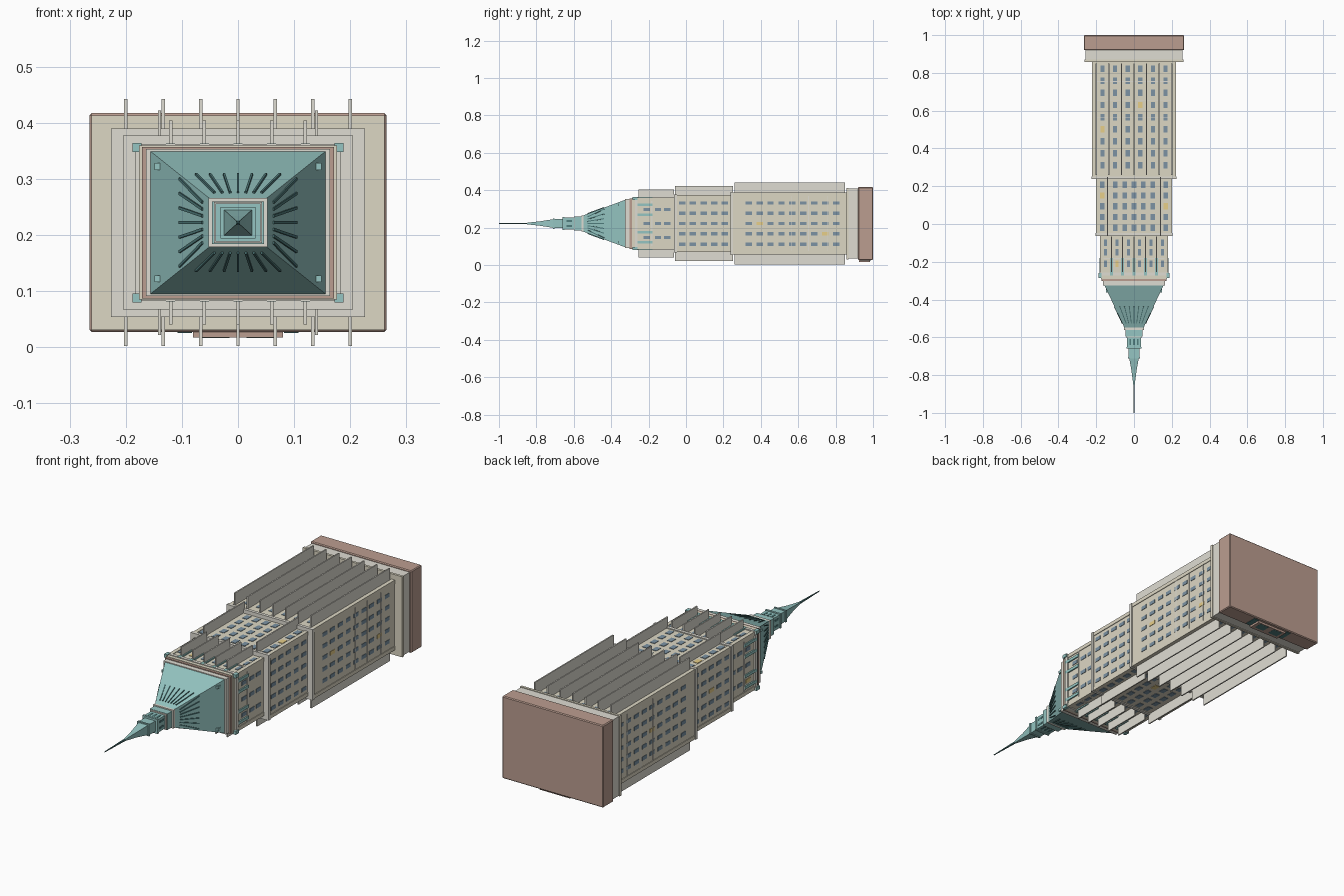
import bpy, bmesh
from mathutils import Vector, Matrix

if "Cube" in bpy.data.objects:
    bpy.data.objects.remove(bpy.data.objects["Cube"])

CZ = 0.222  # height of the tower's long axis (it lies along y, spire to -y)

def mat(name, c):
    m = bpy.data.materials.new(name)
    m.diffuse_color = (*c, 1)
    m.use_nodes = True
    m.node_tree.nodes["Principled BSDF"].inputs["Base Color"].default_value = m.diffuse_color
    return m

CREAM = mat("cream", (0.72, 0.68, 0.55))
PALE = mat("pale_stone", (0.74, 0.72, 0.65))
BROWN = mat("brown_stone", (0.50, 0.34, 0.28))
TEAL = mat("copper_green", (0.30, 0.56, 0.54))
DARK = mat("dark_green", (0.08, 0.20, 0.20))
GLASS = mat("glass", (0.20, 0.29, 0.37))
LIT = mat("lit_glass", (0.80, 0.62, 0.25))

def finish(name, bm, m, bevel=0):
    bmesh.ops.recalc_face_normals(bm, faces=bm.faces)
    me = bpy.data.meshes.new(name)
    bm.to_mesh(me)
    bm.free()
    me.materials.append(m)
    ob = bpy.data.objects.new(name, me)
    bpy.context.collection.objects.link(ob)
    if bevel:
        b = ob.modifiers.new("bevel", 'BEVEL')
        b.width, b.segments = bevel, 1
    return ob

def boxes(name, items, m, bevel=0):
    """items: (x centre, y0, y1, z offset from axis, x half, z half)"""
    bm = bmesh.new()
    for x, y0, y1, z, hx, hz in items:
        M = Matrix.Translation((x, (y0 + y1) / 2, CZ + z)) @ Matrix.Diagonal((2 * hx, abs(y1 - y0), 2 * hz, 1))
        bmesh.ops.create_cube(bm, size=1, matrix=M)
    return finish(name, bm, m, bevel)

def block(name, y0, y1, hx, hz, m, bevel=0):
    return boxes(name, [(0, y0, y1, 0, hx, hz)], m, bevel)

def loft(name, rings, m):
    """rectangular sections (y, x half, z half) joined along y"""
    bm = bmesh.new()
    rs = [[bm.verts.new((sx * hx, y, CZ + sz * hz)) for sx, sz in ((-1, -1), (1, -1), (1, 1), (-1, 1))]
          for y, hx, hz in rings]
    for a, b in zip(rs, rs[1:]):
        for i in range(4):
            j = (i + 1) % 4
            bm.faces.new((a[i], a[j], b[j], b[i]))
    bm.faces.new(rs[0])
    bm.faces.new(rs[-1])
    return finish(name, bm, m)

S = (-1, 1)
def corners(y0, y1, x, z, hx, hz):
    return [(sx * x, y0, y1, sz * z, hx, hz) for sx in S for sz in S]

# Base and plinth
block("base", 0.92, 1.0, 0.265, 0.195, BROWN, 0.004)
block("plinth", 0.866, 0.92, 0.257, 0.188, PALE)
block("plinth_trim", 0.858, 0.87, 0.261, 0.191, CREAM)
# Entrance on the lower side
boxes("entrance", [(0, 0.925, 0.985, -0.197, 0.08, 0.008)], BROWN)
boxes("doors", [(s * 0.095, 0.93, 0.99, -0.194, 0.013, 0.003) for s in S] +
      [(s * 0.04, 0.94, 0.98, -0.204, 0.025, 0.0015) for s in S], DARK)

# Three stepped tiers with cornices and corner strips
for n, y0, y1, hx, hz in (("lower", 0.24, 0.86, 0.220, 0.163),
                          ("middle", -0.06, 0.25, 0.199, 0.150),
                          ("upper", -0.27, -0.05, 0.177, 0.135)):
    block(n + "_tier", y0, y1, hx, hz, CREAM)
    block(n + "_cornice", y0 - 0.003, y0 + 0.012, hx + 0.006, hz + 0.005, PALE)
    boxes(n + "_corner_strips", corners(y0, y1, hx - 0.006, hz - 0.006, 0.009, 0.009), CREAM)
boxes("floor_bands", [(0, y, y + 0.004, 0, 0.2225, 0.1655) for y in (0.563, 0.653, 0.753)], PALE)
boxes("upper_band", [(0, -0.186, -0.180, 0, 0.18, 0.138)], PALE)

# Projecting fins on the two broad faces
def fins(name, xs, y0, y1, zin, zout, hx):
    boxes(name, [(x, y0, y1, s * (zin + zout) / 2, hx, (zout - zin) / 2) for x in xs for s in S], PALE)

fins("lower_fins", [i * 0.0667 for i in range(-3, 4)], 0.26, 0.85, 0.155, 0.22, 0.003)
fins("middle_fins", [-0.14, 0.14], -0.06, 0.25, 0.145, 0.2, 0.003)
fins("upper_fins", [i * 0.06 for i in range(-2, 3)], -0.255, -0.065, 0.13, 0.182, 0.003)

# Windows: broad faces (x, y grid) and narrow faces (y, z grid)
def windows(name, hx, hz, xs, ys, ys2, zs, w=0.011, h=0.017):
    P = [(x, y - h, y + h, s * hz, w, 0.002) for x in xs for y in ys for s in S]
    P += [(s * hx, y - h, y + h, z, 0.002, 0.009) for y in ys2 for z in zs for s in S]
    lit = P[7::29]
    boxes(name, [p for p in P if p not in lit], GLASS)
    boxes(name + "_lit", lit, LIT)

Z5 = [i * 0.055 for i in range(-2, 3)]
windows("lower_windows", 0.220, 0.163, [(i - 2.5) * 0.0667 for i in range(6)],
        [0.31 + 0.064 * i for i in range(9)], [0.335 + 0.0585 * i for i in range(9)], Z5)
windows("middle_windows", 0.199, 0.150, [-0.167, -0.1, -0.05, 0, 0.05, 0.1, 0.167],
        [-0.02 + 0.057 * i for i in range(5)], [-0.02 + 0.057 * i for i in range(5)], Z5, 0.012)
windows("upper_windows", 0.177, 0.135, [(i - 2.5) * 0.06 for i in range(6)],
        [-0.21, -0.15, -0.1], [-0.21, -0.15, -0.1], [-0.075, 0, 0.075], 0.008)

# Copper-green strips and corner blocks around the upper tier
boxes("green_strips", [(s * 0.178, -0.272, -0.18, z, 0.005, 0.007) for s in S for z in (-0.1, -0.047, 0.047, 0.1)] +
      [(i * 0.06, -0.272, -0.18, s * 0.136, 0.008, 0.005) for s in S for i in range(-2, 3)], TEAL)
boxes("green_corner_blocks", corners(-0.285, -0.26, 0.18, 0.134, 0.008, 0.008), TEAL)

# Eaves rings below the roof
block("eaves_lower", -0.29, -0.268, 0.176, 0.137, CREAM)
block("eaves_middle", -0.302, -0.288, 0.171, 0.135, BROWN)
block("eaves_upper", -0.325, -0.3, 0.164, 0.131, PALE)

# Hipped roof
Y0, Y1, HX0, HX1, HZ0, HZ1 = -0.325, -0.555, 0.156, 0.048, 0.127, 0.041
loft("roof", [(Y0, HX0, HZ0), (Y1, HX1, HZ1)], TEAL)

# Radiating roof ribs
def rib(bm, a, b):
    a, b = Vector(a), Vector(b)
    d = b - a
    M = Matrix.Translation((a + b) / 2) @ d.to_track_quat('Z', 'Y').to_matrix().to_4x4() @ \
        Matrix.Diagonal((0.004, 0.005, d.length, 1))
    bmesh.ops.create_cube(bm, size=1, matrix=M)

def lerp(a, b, t):
    return a + (b - a) * t

bm = bmesh.new()
T = (0.49, 0.87)
for s in S:
    for i in range(-3, 4):
        rib(bm, *[(i * w, lerp(Y0, Y1, t), CZ + s * (lerp(HZ0, HZ1, t) + 0.001)) for t, w in zip(T, (0.025, 0.014))])
    for i in range(-3, 4):
        rib(bm, *[(s * (lerp(HX0, HX1, t) + 0.001), lerp(Y0, Y1, t), CZ + i * w) for t, w in zip(T, (0.026, 0.012))])
finish("roof_ribs", bm, DARK)
boxes("roof_corner_turrets", corners(-0.362, -0.32, 0.143, 0.1, 0.006, 0.006), TEAL)

# Stepped lantern
block("lantern_trim", -0.56, -0.548, 0.053, 0.0435, PALE)
block("lantern_lower", -0.595, -0.555, 0.046, 0.038, TEAL)
block("lantern_lower_cap", -0.6, -0.592, 0.043, 0.0365, PALE)
block("lantern_middle", -0.652, -0.595, 0.037, 0.031, TEAL)
block("lantern_middle_cap", -0.66, -0.65, 0.04, 0.034, TEAL)
block("lantern_upper", -0.705, -0.655, 0.028, 0.025, TEAL)
block("lantern_upper_cap", -0.711, -0.703, 0.031, 0.028, TEAL)
boxes("lantern_openings", [(x, -0.64, -0.61, s * 0.031, 0.005, 0.001) for x in (-0.02, 0, 0.02) for s in S] +
      [(s * 0.037, -0.64, -0.61, z, 0.001, 0.005) for z in (-0.014, 0.014) for s in S], DARK)

# Spire and needle
loft("spire", [(-0.71, 0.025, 0.023), (-0.78, 0.013, 0.012), (-0.85, 0.004, 0.004)], TEAL)
loft("needle", [(-0.84, 0.004, 0.004), (-1.0, 0.0015, 0.0015)], DARK)
